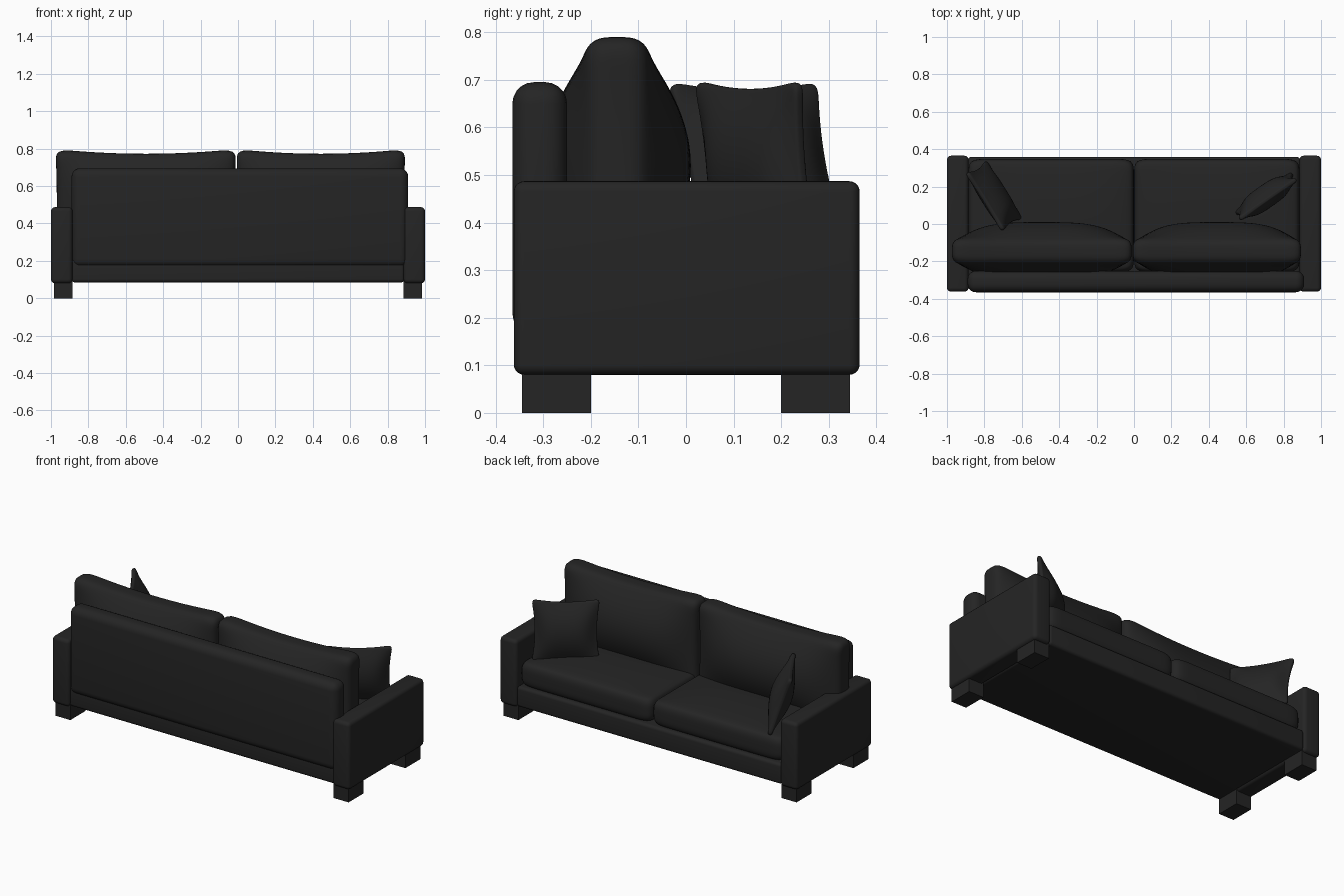
import bpy, bmesh
from math import radians
from mathutils import Vector

if "Cube" in bpy.data.objects:
    bpy.data.objects.remove(bpy.data.objects["Cube"], do_unlink=True)


def make_material(name, colour):
    mat = bpy.data.materials.new(name)
    mat.use_nodes = True
    mat.diffuse_color = colour
    mat.node_tree.nodes["Principled BSDF"].inputs["Base Color"].default_value = colour
    return mat


charcoal = make_material("charcoal fabric", (0.018, 0.018, 0.018, 1))


def add_object(name, bm, location):
    mesh = bpy.data.meshes.new(name)
    bm.to_mesh(mesh)
    bm.free()
    mesh.materials.append(charcoal)
    obj = bpy.data.objects.new(name, mesh)
    obj.location = location
    bpy.context.collection.objects.link(obj)
    return obj


def shade(obj, angle=None):
    bpy.ops.object.select_all(action="DESELECT")
    obj.select_set(True)
    bpy.context.view_layer.objects.active = obj
    if angle is None:
        bpy.ops.object.shade_smooth()
    else:
        bpy.ops.object.shade_smooth_by_angle(angle=radians(angle))


def box(name, low, high, radius=0.0):
    """Box between two corners, with optional rounded edges."""
    low, high = Vector(low), Vector(high)
    bm = bmesh.new()
    bmesh.ops.create_cube(bm, size=1)
    bmesh.ops.scale(bm, vec=high - low, verts=bm.verts)
    if radius:
        bmesh.ops.bevel(bm, geom=bm.edges[:], offset=radius, segments=5,
                        profile=0.5, affect="EDGES")
    obj = add_object(name, bm, (low + high) / 2)
    if radius:
        shade(obj, 35)
    return obj


def cushion(name, location, half, edge, middle, pinch=(0, 0), soft=0.03,
            tilt=0, yaw=0):
    """Stuffed cushion: half width and height, half thickness at edge and middle."""
    bm = bmesh.new()
    bmesh.ops.create_cube(bm, size=2)
    bmesh.ops.subdivide_edges(bm, edges=bm.edges[:], cuts=7, use_grid_fill=True)
    for vert in bm.verts:
        u, w, v = vert.co
        bulge = (1 - u ** 4) * (1 - v * v)
        inset = soft * w ** 4
        vert.co = (u * (half[0] * (1 - pinch[0] * (1 - v * v)) - inset),
                   w * (edge + (middle - edge) * bulge),
                   v * (half[1] * (1 - pinch[1] * (1 - u * u)) - inset))
    obj = add_object(name, bm, location)
    obj.rotation_euler = (radians(tilt), 0, radians(yaw))
    subdivision = obj.modifiers.new("smooth", "SUBSURF")
    subdivision.levels = subdivision.render_levels = 2
    shade(obj)
    return obj


# Frame
box("seat_base", (-0.89, -0.35, 0.085), (0.89, 0.358, 0.21), 0.018)
box("backrest", (-0.89, -0.365, 0.165), (0.91, -0.25, 0.695), 0.045)

# Arms, legs and seat cushions on both sides
for side, sign in (("right", -1), ("left", 1)):
    inner, outer = sorted((sign * 0.885, sign * 1.0))
    box(side + "_arm", (inner, -0.362, 0.08), (outer, 0.365, 0.487), 0.022)
    inner, outer = sorted((sign * 0.885, sign * 0.985))
    for end, y in (("front", -0.345), ("back", 0.2)):
        box(f"{side}_{end}_leg", (inner, y, 0), (outer, y + 0.145, 0.1))
    cushion(side + "_seat_cushion", (sign * 0.443, 0.045, 0.28), (0.442, 0.303),
            0.075, 0.097, soft=0.02, tilt=90)

# Back cushions
cushion("right_back_cushion", (-0.493, -0.145, 0.52), (0.483, 0.277),
        0.07, 0.157, pinch=(0.015, 0.09))
cushion("left_back_cushion", (0.443, -0.145, 0.52), (0.452, 0.277),
        0.07, 0.157, pinch=(0.015, 0.09))

# Throw pillows leaning in the corners
cushion("right_throw_pillow", (-0.748, 0.15, 0.52), (0.185, 0.185),
        0.014, 0.062, pinch=(0.1, 0.1), soft=0.012, tilt=19, yaw=-58)
cushion("left_throw_pillow", (0.705, 0.147, 0.515), (0.19, 0.185),
        0.014, 0.062, pinch=(0.1, 0.1), soft=0.012, tilt=6, yaw=35)
